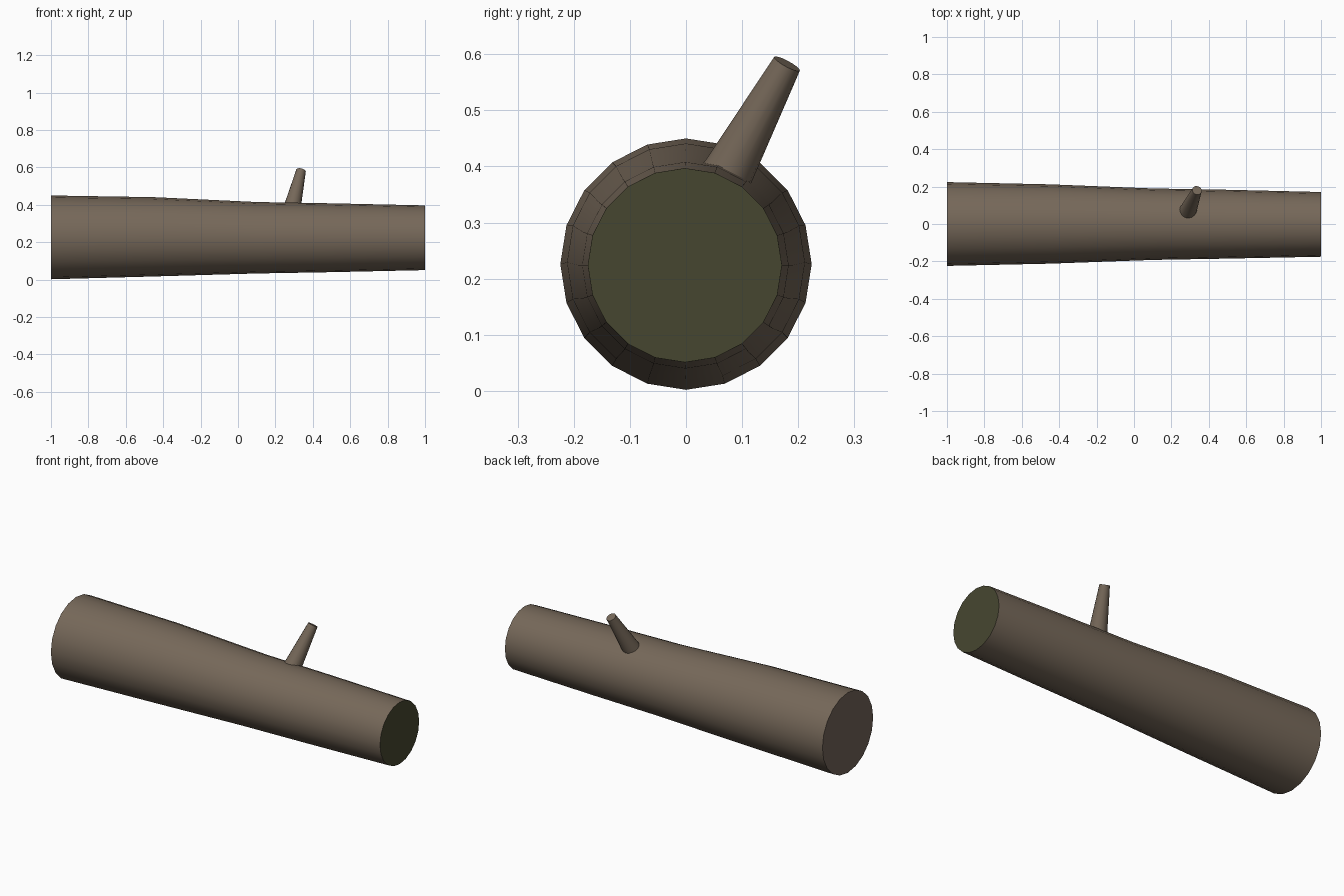
import bpy, bmesh, math
from mathutils import Vector

if "Cube" in bpy.data.objects:
    bpy.data.objects.remove(bpy.data.objects["Cube"], do_unlink=True)


def material(name, rgb):
    mat = bpy.data.materials.new(name)
    mat.use_nodes = True
    mat.diffuse_color = (*rgb, 1)
    mat.node_tree.nodes["Principled BSDF"].inputs["Base Color"].default_value = (*rgb, 1)
    return mat


bark = material("bark brown", (0.18, 0.138, 0.10))
moss = material("mossy green", (0.062, 0.062, 0.03))
wood = material("cut wood brown", (0.17, 0.126, 0.10))


def tapered_tube(name, rings, sides, axis, up, mats):
    """Closed tube through (centre, radius) rings; mats = side, start cap, end cap."""
    axis = Vector(axis).normalized()
    side = axis.cross(Vector(up)).normalized()
    top = side.cross(axis)
    bm = bmesh.new()
    loops = []
    for centre, radius in rings:
        angles = [math.tau * i / sides for i in range(sides)]
        loops.append([bm.verts.new(Vector(centre) + radius * (math.cos(a) * top + math.sin(a) * side))
                      for a in angles])
    for a, b in zip(loops, loops[1:]):
        for i in range(sides):
            j = (i + 1) % sides
            bm.faces.new((a[i], a[j], b[j], b[i]))
    bm.faces.new(loops[0]).material_index = 1
    bm.faces.new(loops[-1]).material_index = 2
    bmesh.ops.recalc_face_normals(bm, faces=bm.faces)
    mesh = bpy.data.meshes.new(name)
    bm.to_mesh(mesh)
    bm.free()
    for m in mats:
        mesh.materials.append(m)
    obj = bpy.data.objects.new(name, mesh)
    bpy.context.collection.objects.link(obj)
    bpy.ops.object.select_all(action="DESELECT")
    obj.select_set(True)
    bpy.context.view_layer.objects.active = obj
    bpy.ops.object.shade_smooth_by_angle(angle=math.radians(40))
    return obj


# Fallen log, wide at the root end
tapered_tube("log_trunk",
             [((-1, 0, 0.226), 0.224), ((-0.45, 0, 0.229), 0.212),
              ((0.1, -0.001, 0.224), 0.191), ((0.5, -0.001, 0.224), 0.184),
              ((1, -0.002, 0.224), 0.173)],
             20, (1, 0, 0), (0, 0, 1), (bark, wood, moss))

# Broken branch stub, its base sunk into the trunk
base, tip = Vector((0.292, 0.078, 0.395)), Vector((0.337, 0.18, 0.583))
tapered_tube("branch_stub",
             [(base.lerp(tip, -0.25), 0.052), (base, 0.045), (tip, 0.026)],
             16, tip - base, (0, 0, 1), (bark, bark, bark))
